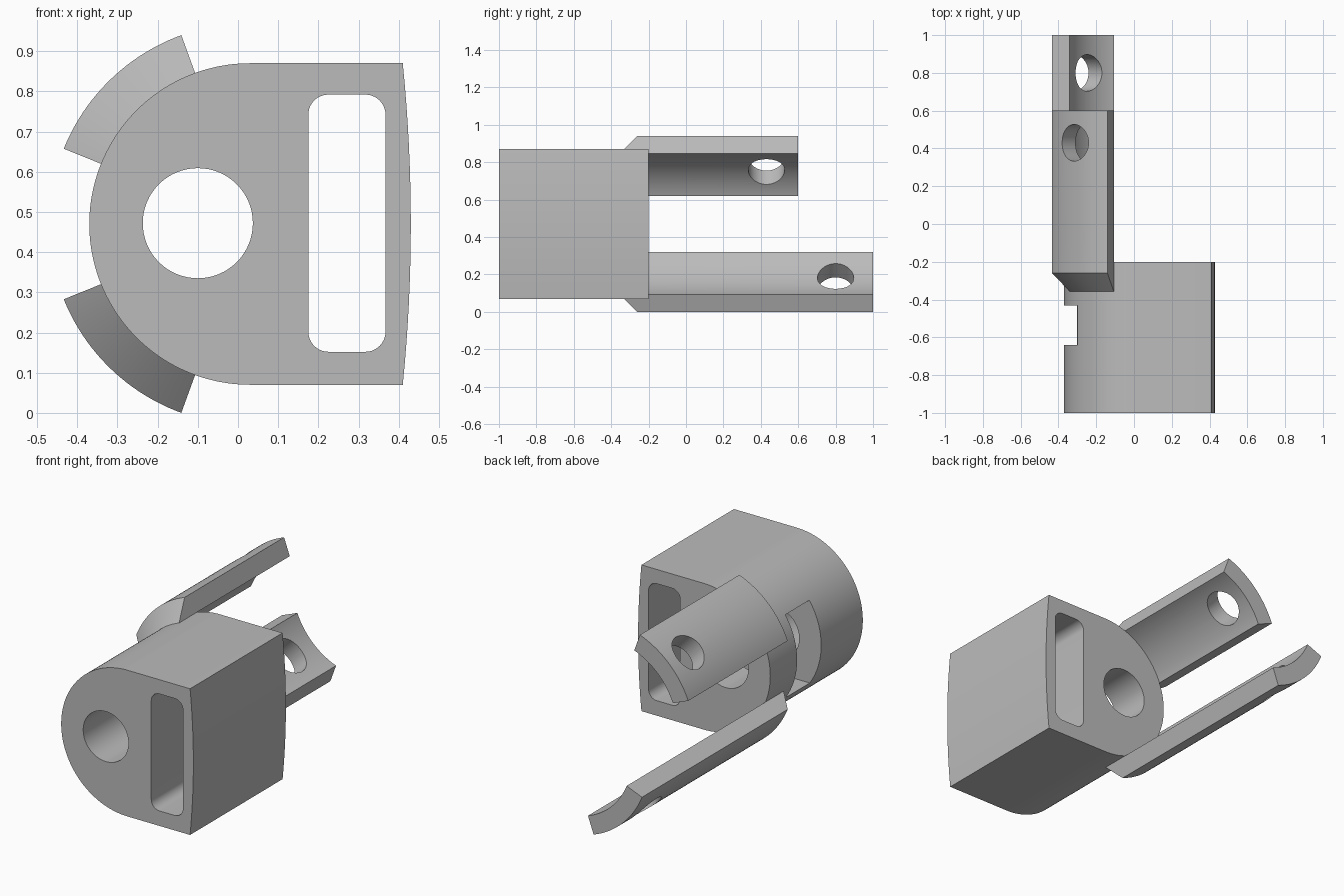
import bpy
import bmesh
from math import sin, cos, pi, radians, asin
from mathutils import Vector

CX, CZ = 0.03, 0.47          # axis of the rounded side
R_IN, R_OUT = 0.4, 0.5       # body radius and outer radius of the arms
HOLE = (-0.1, 0.472)         # axis of the through bore

if "Cube" in bpy.data.objects:
    bpy.data.objects.remove(bpy.data.objects["Cube"])

grey = bpy.data.materials.new("plain grey")
grey.use_nodes = True
grey.diffuse_color = (0.5, 0.5, 0.5, 1)
grey.node_tree.nodes["Principled BSDF"].inputs["Base Color"].default_value = (0.5, 0.5, 0.5, 1)


def arc(cx, cz, r, start, end, steps):
    """Points (x, z) along an arc, angles in degrees."""
    angles = [radians(start + (end - start) * i / steps) for i in range(steps + 1)]
    return [(cx + r * cos(a), cz + r * sin(a)) for a in angles]


def finish(bm, name):
    bmesh.ops.recalc_face_normals(bm, faces=bm.faces)
    mesh = bpy.data.meshes.new(name)
    bm.to_mesh(mesh)
    bm.free()
    mesh.materials.append(grey)
    obj = bpy.data.objects.new(name, mesh)
    bpy.context.collection.objects.link(obj)
    return obj


def loft(name, profile, front, back):
    """Solid between two y ends; an end may be a function of the point."""
    bm = bmesh.new()
    rings = []
    for end in (front, back):
        rings.append([bm.verts.new((x, end(x, z) if callable(end) else end, z)) for x, z in profile])
    n = len(profile)
    for i in range(n):
        j = (i + 1) % n
        bm.faces.new((rings[0][i], rings[0][j], rings[1][j], rings[1][i]))
    if callable(front):
        # curved band: cap the ends with quads between outer and inner arc
        for ring in rings:
            for i in range(n // 2 - 1):
                bm.faces.new((ring[i], ring[i + 1], ring[n - 2 - i], ring[n - 1 - i]))
    else:
        for ring in rings:
            bm.faces.new(ring)
    return finish(bm, name)


def rod(name, centre, direction, radius, length):
    bm = bmesh.new()
    turn = Vector(direction).to_track_quat('Z', 'Y').to_matrix().to_4x4()
    turn.translation = centre
    bmesh.ops.create_cone(bm, cap_ends=True, segments=64, radius1=radius,
                          radius2=radius, depth=length, matrix=turn)
    return finish(bm, name)


def cut(obj, *cutters):
    """Subtract the cutters, apply the result and remove them."""
    for c in cutters:
        c.hide_render = True
        mod = obj.modifiers.new("cut", 'BOOLEAN')
        mod.operation, mod.solver, mod.object = 'DIFFERENCE', 'EXACT', c
        bpy.context.view_layer.objects.active = obj
        bpy.ops.object.modifier_apply(modifier=mod.name)
        bpy.data.objects.remove(c)


def smooth(obj):
    bpy.ops.object.select_all(action='DESELECT')
    obj.select_set(True)
    bpy.context.view_layer.objects.active = obj
    bpy.ops.object.shade_smooth_by_angle(angle=radians(25))


# Body: half round on one side, slightly bowed face on the other
bow = 4.0
tip = 180 / pi * asin(R_IN / bow)
profile = arc(CX, CZ, R_IN, 90, 270, 90) + arc(0.43 - bow, CZ, bow, -tip, tip, 16)
body = loft("body", profile, -1, -0.2)

# Bore, rounded slot and hexagonal nut pocket open to the round side
bore = rod("bore_cutter", (HOLE[0], -0.6, HOLE[1]), (0, 1, 0), 0.137, 1.2)
slot_profile = []
for i, (x, z) in enumerate(((0.317, 0.742), (0.225, 0.742), (0.225, 0.202), (0.317, 0.202))):
    slot_profile += arc(x, z, 0.05, 90 * i, 90 * i + 90, 10)
slot = loft("slot_cutter", slot_profile, -1.2, 0)
half = 0.226
hexagon = arc(*HOLE, half / cos(pi / 6), -60, 60, 2)
pocket = loft("pocket_cutter", hexagon + [(-0.6, HOLE[1] + half), (-0.6, HOLE[1] - half)], -0.64, -0.432)
cut(body, bore, slot, pocket)
smooth(body)


# Arms: curved bands with a bevelled front end and a radial hole
def bevel_front(x, z):
    r = Vector((x - CX, z - CZ)).length
    return -0.357 + (r - R_IN) * 0.97


for name, mid, back, hole_y in (("upper_arm", 134, 0.6, 0.43), ("lower_arm", 226, 1.0, 0.8)):
    band = arc(CX, CZ, R_OUT, mid - 24, mid + 24, 24) + arc(CX, CZ, R_IN, mid + 24, mid - 24, 24)
    arm = loft(name, band, bevel_front, back)
    out = Vector((cos(radians(mid)), 0, sin(radians(mid))))
    cut(arm, rod("arm_hole_cutter", Vector((CX, hole_y, CZ)) + out * 0.45, out, 0.097, 0.4))
    smooth(arm)
